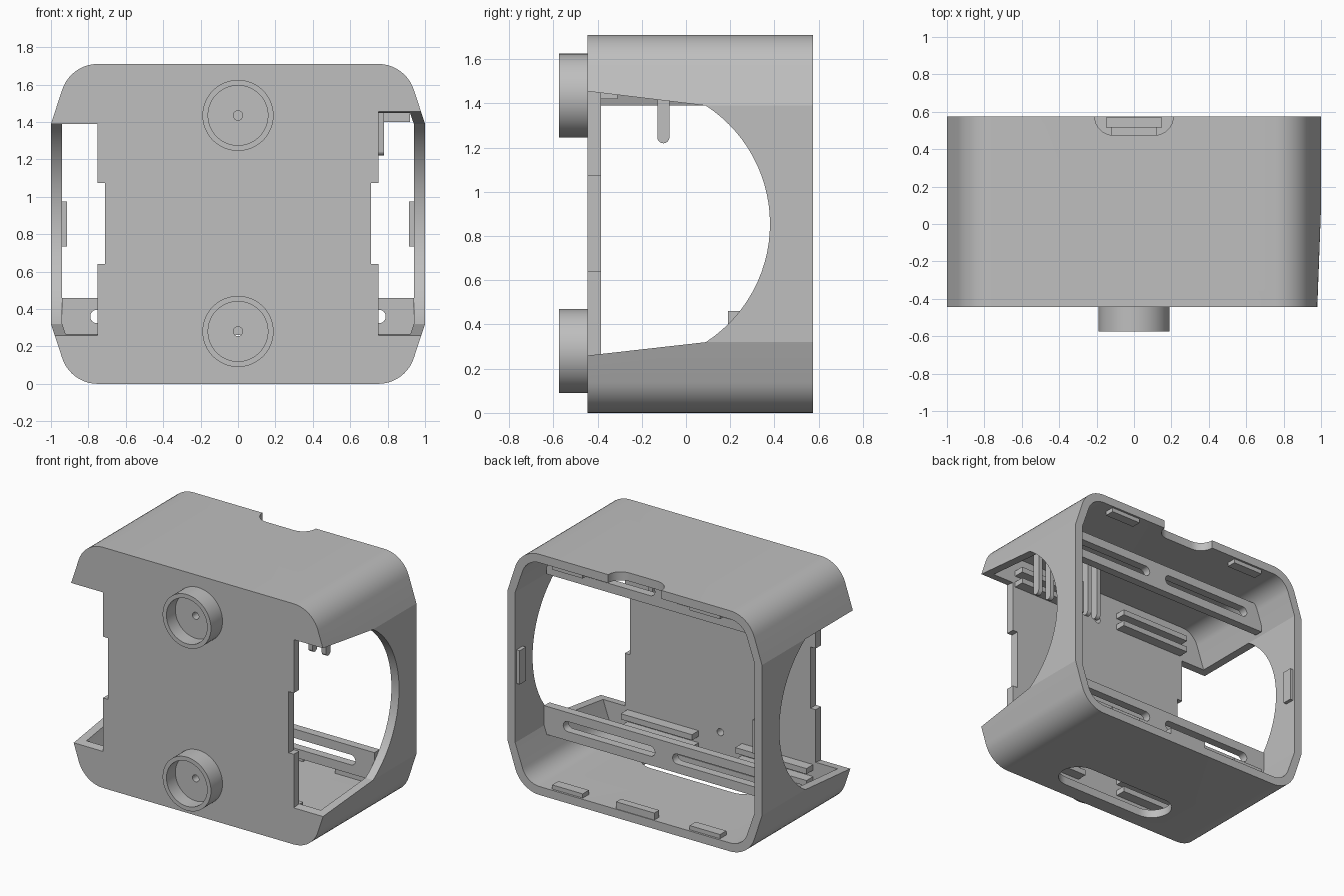
import bpy, bmesh
from math import sin, cos, pi, radians
from mathutils import Vector

cube = bpy.data.objects.get("Cube")
if cube:
    bpy.data.objects.remove(cube, do_unlink=True)

grey = bpy.data.materials.new("matte grey")
grey.use_nodes = True
COLOUR = (0.52, 0.52, 0.52, 1)
grey.diffuse_color = COLOUR
grey.node_tree.nodes["Principled BSDF"].inputs["Base Color"].default_value = COLOUR

FRONT, BACK, TOP, WALL = -0.445, 0.575, 1.71, 0.06
MID = TOP / 2


def prism(name, profile, axis, start, end):
    """Extrude a 2D profile along x, y or z."""
    place = {"x": lambda p, d: (d, p[0], p[1]),
             "y": lambda p, d: (p[0], d, p[1]),
             "z": lambda p, d: (p[0], p[1], d)}[axis]
    bm = bmesh.new()
    face = bm.faces.new([bm.verts.new(place(p, start)) for p in profile])
    new = bmesh.ops.extrude_face_region(bm, geom=[face])["geom"]
    shift = Vector(place((0, 0), end - start))
    bmesh.ops.translate(bm, vec=shift, verts=[v for v in new if isinstance(v, bmesh.types.BMVert)])
    bmesh.ops.recalc_face_normals(bm, faces=bm.faces)
    mesh = bpy.data.meshes.new(name)
    bm.to_mesh(mesh)
    bm.free()
    mesh.materials.append(grey)
    obj = bpy.data.objects.new(name, mesh)
    bpy.context.collection.objects.link(obj)
    return obj


def box(name, x, y, z):
    return prism(name, [(x[0], y[0]), (x[1], y[0]), (x[1], y[1]), (x[0], y[1])], "z", *z)


def arc(cx, cy, r, a, b, n):
    return [(cx + r * cos(radians(a + (b - a) * i / n)),
             cy + r * sin(radians(a + (b - a) * i / n))) for i in range(n + 1)]


def disc(name, z, r, y0, y1, x=0):
    return prism(name, arc(x, z, r, 0, 352.5, 47), "y", y0, y1)


def stadium(x0, x1, c, r):
    return arc(x1 - r, c, r, -90, 90, 16) + arc(x0 + r, c, r, 90, 270, 16)


def combine(target, other, operation="DIFFERENCE"):
    mod = target.modifiers.new("shape", "BOOLEAN")
    mod.operation, mod.solver, mod.object = operation, "EXACT", other
    bpy.context.view_layer.objects.active = target
    bpy.ops.object.modifier_apply(modifier=mod.name)
    bpy.data.objects.remove(other, do_unlink=True)


def outline(inset):
    """Rounded and chamfered cross-section of the case."""
    quarter = [(1 - inset, 1.39)] + arc(0.75, 1.51, 0.2 - inset, 18, 90, 10)
    half = quarter + [(-x, z) for x, z in reversed(quarter)]
    return half + [(x, TOP - z) for x, z in reversed(half)]


# Case shell, closed by the front plate
case = prism("case_shell", outline(0), "y", FRONT, BACK)
combine(case, prism("cavity", outline(WALL), "y", FRONT + WALL, BACK + 0.2))

# Arched side openings; the left one rises towards the front
for side in (1, -1):
    rise = 1.475 if side > 0 else 1.39
    opening = [(-0.61, 0.241)] + arc(-0.258, MID, 0.638, -57, 57, 28) + [(-0.61, rise)]
    combine(case, prism("opening", opening, "x", side * 0.75, side * 1.2))
    edge = sorted((side * 0.71, side * 0.8))
    combine(case, box("edge_notch", edge, (-0.6, -0.3), (0.64, 1.075)))

# Floor slot and rounded notch in the roof
combine(case, prism("floor_slot", stadium(-0.46, 0.46, -0.2, 0.135), "z", -0.1, 0.1))
notch = [(0.21, 0.7), (-0.21, 0.7)] + arc(-0.11, 0.575, 0.1, 180, 270, 8) + arc(0.11, 0.575, 0.1, 270, 360, 8)
combine(case, prism("roof_notch", notch, "z", 1.6, 1.8))

# Round cupped bosses on the front with screw holes
for z in (0.28, 1.435):
    combine(case, disc("boss", z, 0.19, -0.575, FRONT + 0.02), "UNION")
    combine(case, disc("cup", z, 0.16, -0.7, FRONT - 0.03))
    combine(case, disc("screw_hole", z, 0.025, -0.7, -0.3))

parts = [case]

# Slotted cross bars
for name, z0, half in (("lower_bar", 0.26, 0.94), ("upper_bar", 1.4, 0.92)):
    bar = box(name, (-half, half), (0.19, 0.25), (z0, z0 + 0.2))
    for a, b in ((0.07, 0.79), (-0.79, -0.07)):
        combine(bar, prism("slot", stadium(a, b, z0 + 0.1, 0.036), "y", 0.1, 0.3))
    parts.append(bar)

# Paired ribs behind the front plate
for side in (1, -1):
    for z in (0.14, 0.225, 1.44, 1.525):
        x = sorted((side * 0.17, side * 0.73))
        parts.append(box("plate_rib", x, (FRONT + 0.04, -0.31), (z - 0.02, z + 0.02)))

# Rounded guide pins hanging from the roof
for x in (0.765, 0.66, 0.33, 0.25):
    pin = [(-0.13, TOP - 0.04)] + arc(-0.1025, 1.247, 0.0275, 180, 360, 12) + [(-0.075, TOP - 0.04)]
    parts.append(prism("guide_pin", pin, "x", x - 0.016, x + 0.016))

# Snap tabs around the rear rim
for side in (1, -1):
    x = sorted((side * 0.42, side * 0.66))
    parts.append(box("floor_tab", x, (0.49, 0.56), (0.05, 0.09)))
    parts.append(box("roof_tab", x, (0.49, 0.56), (TOP - 0.09, TOP - 0.05)))
    x = sorted((side * 0.915, side * 0.95))
    parts.append(box("side_tab", x, (0.49, 0.56), (MID - 0.12, MID + 0.12)))
parts.append(box("floor_latch", (-0.15, 0.15), (0.515, 0.57), (0.05, 0.11)))
parts.append(box("floor_latch_step", (-0.12, 0.12), (0.475, 0.52), (0.05, 0.08)))

# Soft shading on curves, crisp edges elsewhere
bpy.ops.object.select_all(action="DESELECT")
for part in parts:
    part.select_set(True)
bpy.context.view_layer.objects.active = case
bpy.ops.object.shade_smooth_by_angle(angle=radians(14))
